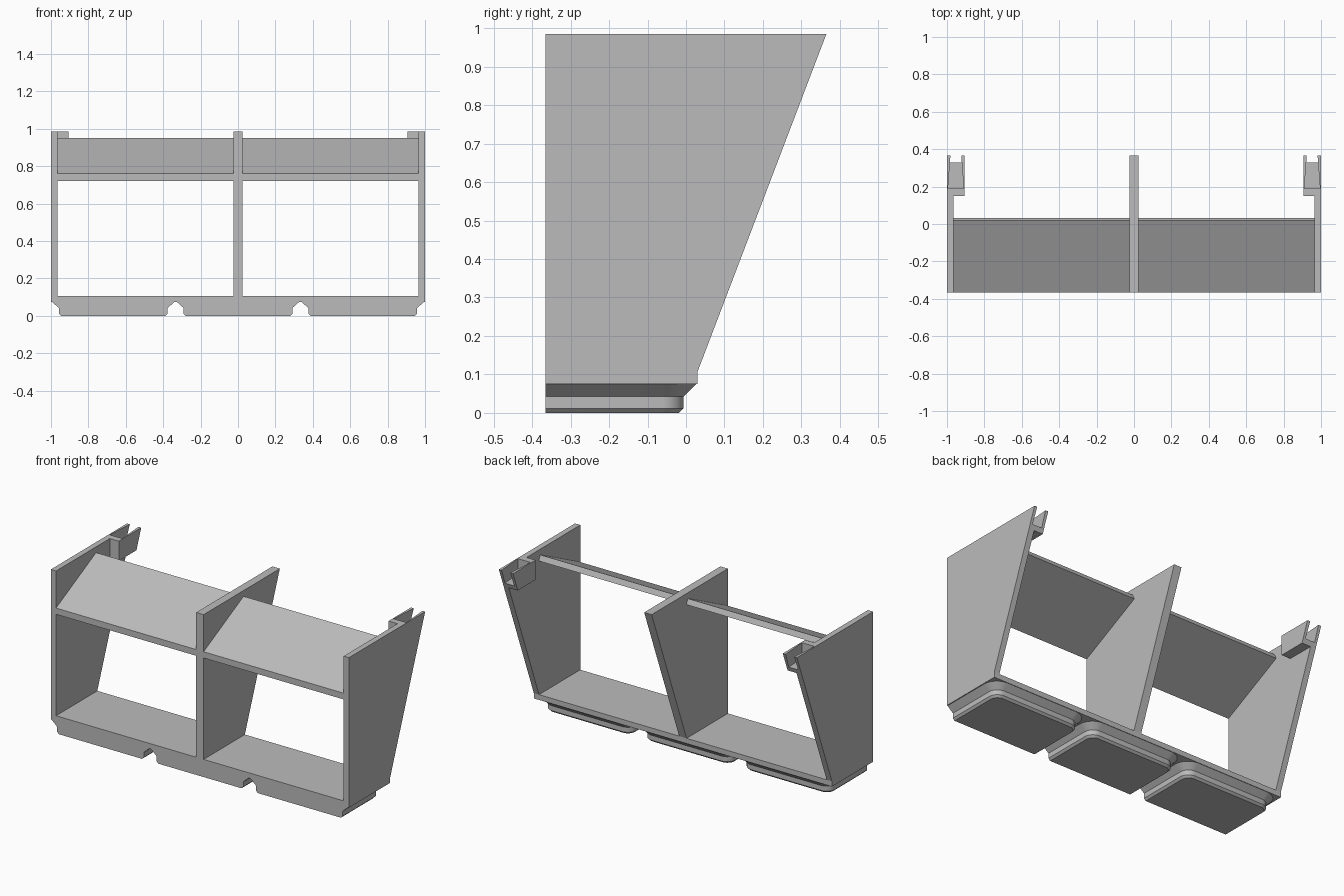
import bpy, bmesh, math
from mathutils import Vector

cube = bpy.data.objects.get("Cube")
if cube:
    bpy.data.objects.remove(cube, do_unlink=True)

GREY = (0.5, 0.5, 0.5, 1)
mat = bpy.data.materials.new("grey plastic")
mat.use_nodes = True
mat.diffuse_color = GREY
bsdf = next(n for n in mat.node_tree.nodes if n.type == "BSDF_PRINCIPLED")
bsdf.inputs["Base Color"].default_value = GREY


def make_object(name, bm):
    bmesh.ops.recalc_face_normals(bm, faces=bm.faces)
    mesh = bpy.data.meshes.new(name)
    bm.to_mesh(mesh)
    bm.free()
    mesh.materials.append(mat)
    obj = bpy.data.objects.new(name, mesh)
    bpy.context.collection.objects.link(obj)
    return obj


def loft(name, rings):
    """Skin a stack of matching rings and cap both ends."""
    bm = bmesh.new()
    rows = [[bm.verts.new(p) for p in ring] for ring in rings]
    n = len(rows[0])
    for a, b in zip(rows, rows[1:]):
        for i in range(n):
            j = (i + 1) % n
            bm.faces.new((a[i], a[j], b[j], b[i]))
    bm.faces.new(rows[0])
    bm.faces.new(rows[-1])
    return make_object(name, bm)


def slab(name, profile, x0, x1):
    """Extrude a (y, z) profile along x."""
    return loft(name, [[(x, y, z) for y, z in profile] for x in (x0, x1)])


def mirror(obj):
    mod = obj.modifiers.new("Mirror", "MIRROR")
    mod.use_mirror_merge = False


FRONT, BACK, TOP, LOW = -0.365, 0.03, 0.985, 0.075
FLOOR, SIDE, MID = 0.107, 0.965, 0.025
SLOPE = (0.365 - BACK) / (TOP - FLOOR)


def back_y(z):
    return 0.365 - (TOP - z) * SLOPE


# Upright panels with a raked back edge
panel = [(FRONT, LOW), (FRONT, TOP), (0.365, TOP), (BACK, FLOOR), (BACK, LOW)]
side_panel = slab("side_panels", panel, SIDE, 1)
slab("middle_panel", panel, -MID, MID)

# Floor and tilted upper shelf, one bay mirrored to the other
floor = slab("floor", [(FRONT, LOW), (FRONT, FLOOR), (BACK, FLOOR), (BACK, LOW)], MID, SIDE)
shelf = slab("tilted_shelf", [(FRONT, 0.76), (0.018, 0.95), (0.033, 0.919), (FRONT, 0.722)], MID, SIDE)

# Socket clips at the upper back corners
CLIP_LOW = 0.865
clip = slab("socket_clips", [(0.15, CLIP_LOW), (0.15, TOP), (0.365, TOP),
                             (back_y(CLIP_LOW), CLIP_LOW)], 0.905, SIDE)

# Tapered slot cut through clip and panel, narrowing toward the back
slot_plan = [(0.9525 + s * w, y) for s, w, y in
             ((-1, 0.042, 0.19), (1, 0.042, 0.19), (1, 0.0227, 0.45), (-1, 0.0227, 0.45))]
cutter = loft("slot_cutter", [[(x, y, z) for x, y in slot_plan] for z in (0.893, 1.1)])
cutter.hide_render = True
for obj in (side_panel, clip):
    mod = obj.modifiers.new("Slot", "BOOLEAN")
    mod.operation = "DIFFERENCE"
    mod.solver = "EXACT"
    mod.object = cutter
    bpy.context.view_layer.objects.active = obj
    bpy.ops.object.modifier_apply(modifier=mod.name)
bpy.data.objects.remove(cutter, do_unlink=True)

for obj in (side_panel, clip, floor, shelf):
    mirror(obj)


# Three stepped feet, square at the front and rounded at the back corners
def foot_ring(cx, half, back, radius, z, steps=8):
    pts = [Vector((cx - half, FRONT, z)), Vector((cx + half, FRONT, z))]
    for side, start in ((1, 0), (-1, math.pi / 2)):
        for i in range(steps + 1):
            a = start + i / steps * math.pi / 2
            pts.append(Vector((cx + side * (half - radius) + radius * math.cos(a),
                               back - radius + radius * math.sin(a), z)))
    return pts


STEPS = [(0.279, -0.018, 0.045, 0), (0.291, -0.006, 0.057, 0.012),
         (0.291, -0.006, 0.057, 0.042), (0.331, BACK, 0.093, LOW + 0.003)]
for name, cx in (("right_foot", -0.667), ("middle_foot", 0), ("left_foot", 0.667)):
    foot = loft(name, [foot_ring(cx, *step) for step in STEPS])
    bpy.ops.object.select_all(action="DESELECT")
    foot.select_set(True)
    bpy.context.view_layer.objects.active = foot
    bpy.ops.object.shade_smooth_by_angle(angle=math.radians(25))
